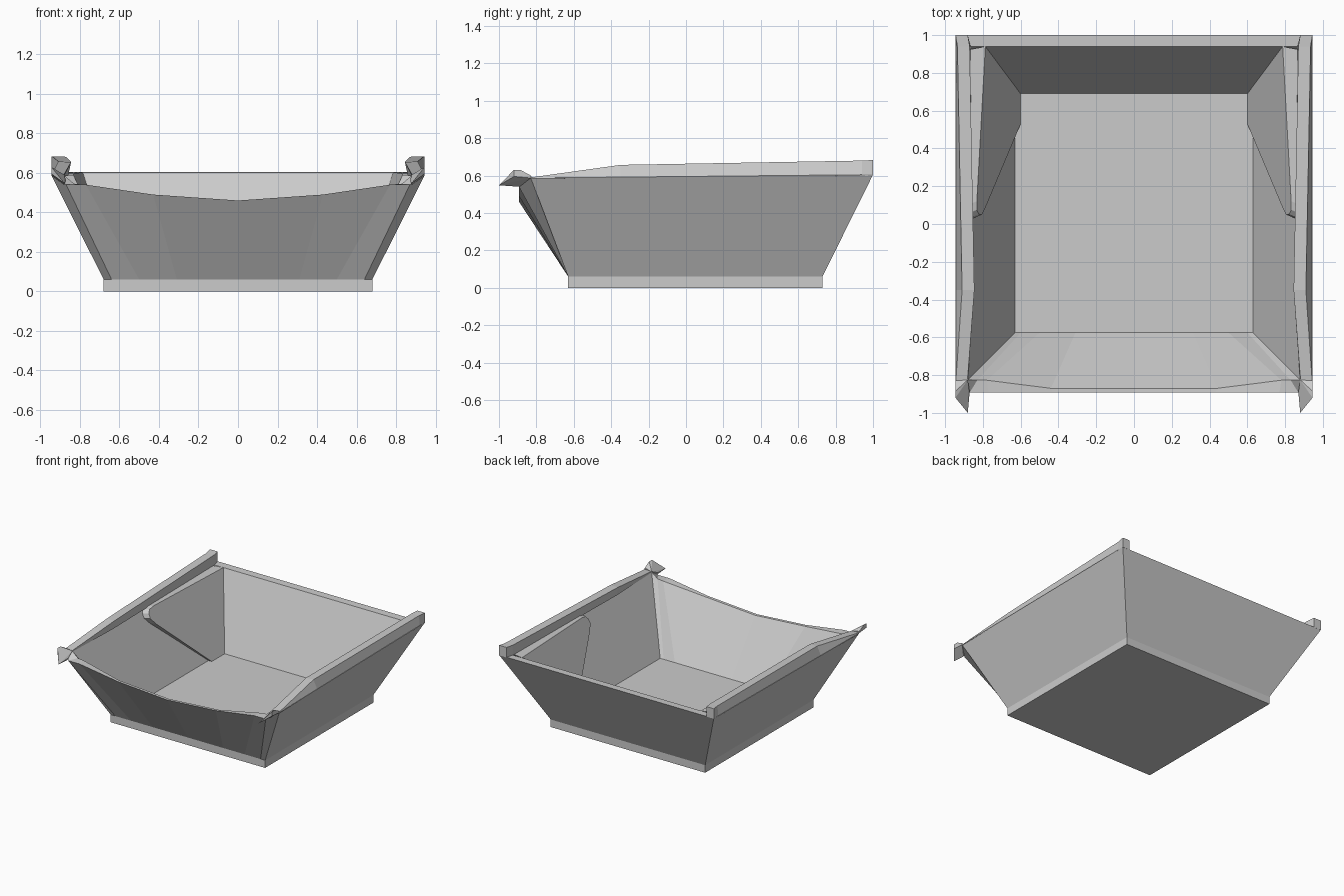
import bpy, bmesh

if "Cube" in bpy.data.objects:
    bpy.data.objects.remove(bpy.data.objects["Cube"])


def finish(name, bm):
    bmesh.ops.recalc_face_normals(bm, faces=bm.faces[:])
    me = bpy.data.meshes.new(name)
    bm.to_mesh(me)
    bm.free()
    ob = bpy.data.objects.new(name, me)
    bpy.context.collection.objects.link(ob)
    return ob


def mirror(ob):
    ob.modifiers.new("mirror", 'MIRROR').use_mirror_merge = False


def loft(name, rings):
    """Join closed rings of equal length and cap both ends."""
    bm = bmesh.new()
    vs = [[bm.verts.new(p) for p in r] for r in rings]
    n = len(vs[0])
    for a, b in zip(vs, vs[1:]):
        for i in range(n):
            j = (i + 1) % n
            bm.faces.new((a[i], a[j], b[j], b[i]))
    bm.faces.new(vs[0])
    bm.faces.new(vs[-1])
    return finish(name, bm)


def full(half):
    """Complete a ring given from the front centre to the back right corner."""
    return half + [(-x, y, z) for x, y, z in reversed(half[1:])]


def flat(xs, x, front, back, z):
    return full([(a, front, z) for a in xs] + [(x, front, z), (x, back, z)])


# Flared basin: foot, outer wall, dipped front lip, inner wall, floor
outer_rim = full([(0, -.893, .46), (.43, -.893, .49), (.77, -.893, .54),
                  (.87, -.893, .54), (.945, -.83, .587), (.945, 1, .605)])
inner_rim = full([(0, -.87, .46), (.44, -.87, .49), (.78, -.827, .54),
                  (.83, -.827, .545), (.88, -.825, .587), (.88, .94, .603)])
xs = (0, .31, .5, .64)
loft("basin", [
    flat(xs, .68, -.63, .73, 0),
    flat(xs, .68, -.63, .73, .06),
    outer_rim,
    inner_rim,
    flat((0, .31, .5, .6), .63, -.575, .69, .062),
])

# Raised side rails, tapering to the front
rail = loft("side_rail", [
    [(.945, 1, .603), (.945, 1, .683), (.88, 1, .683), (.88, 1, .603)],
    [(.943, .94, .60), (.935, .94, .68), (.87, .94, .68), (.865, .94, .60)],
    [(.943, -.35, .59), (.91, -.35, .657), (.845, -.35, .655), (.86, -.35, .585)],
    [(.945, -.83, .583), (.943, -.83, .59), (.882, -.83, .59), (.88, -.83, .583)],
])
mirror(rail)

# Padded inner side panels with a rounded front corner
face = [(.6, .69, .06), (.787, .94, .603), (.832, .12, .597), (.832, .075, .588),
        (.822, .052, .565), (.805, .05, .53), (.785, .09, .48), (.6, .53, .06)]
back = [(.63 + (z - .06) * .475, y - (.02 if 0 < i < 7 else 0), z)
        for i, (x, y, z) in enumerate(face)]
mirror(loft("side_panel", [face, back]))

# Front corner horns
bm = bmesh.new()
for p in [(.88, -1, .548), (.88, -.89, .54), (.88, -.825, .59), (.945, -.92, .63),
          (.945, -.885, .63), (.945, -.83, .60), (.945, -.83, .587), (.945, -.92, .595),
          (.87, -.89, .56)]:
    bm.verts.new(p)
bmesh.ops.convex_hull(bm, input=bm.verts[:])
mirror(finish("corner_horn", bm))
